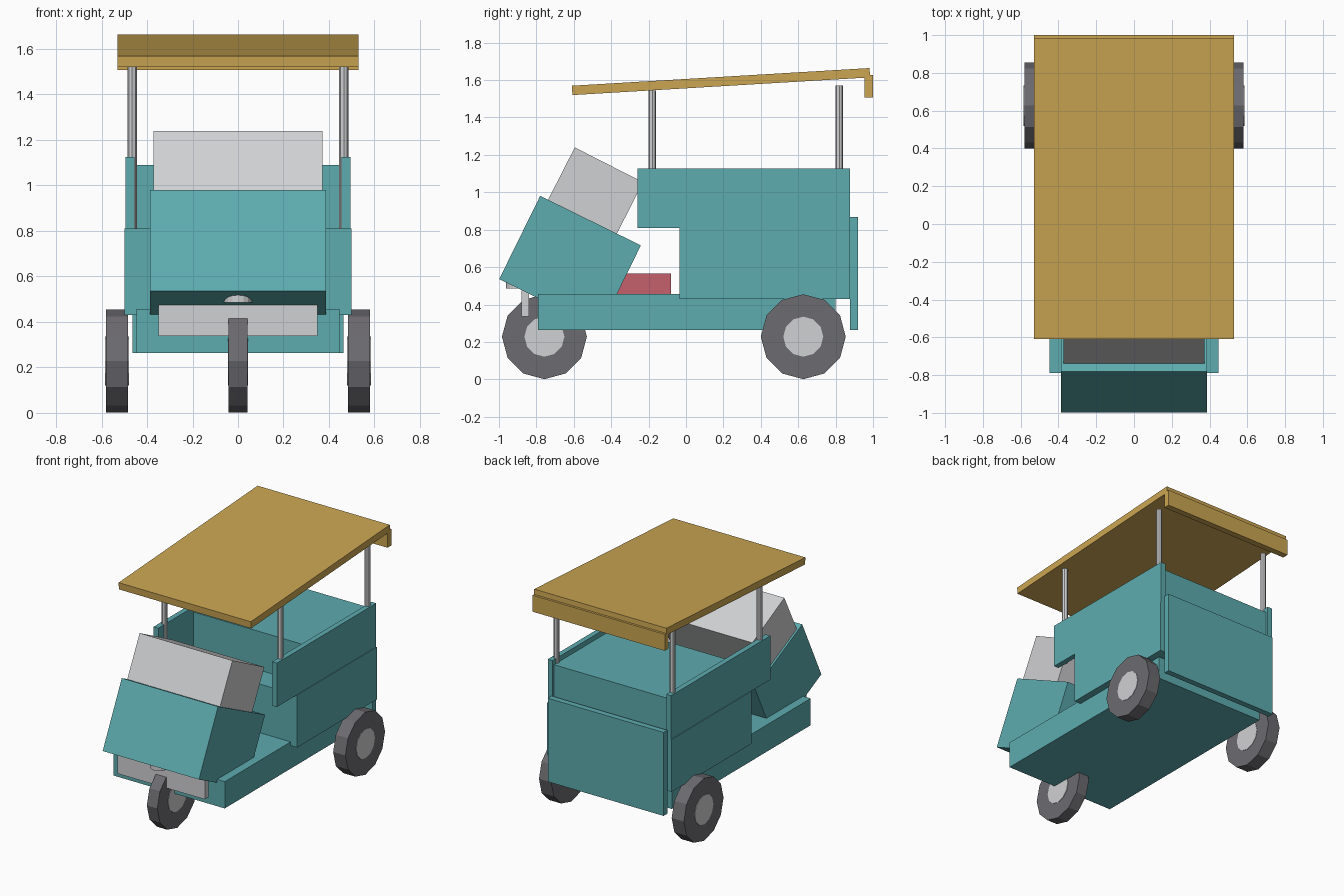
import bpy, math
from mathutils import Matrix

if "Cube" in bpy.data.objects:
    bpy.data.objects.remove(bpy.data.objects["Cube"])


def colour(name, rgb):
    m = bpy.data.materials.new(name)
    m.diffuse_color = (*rgb, 1)
    m.use_nodes = True
    m.node_tree.nodes["Principled BSDF"].inputs["Base Color"].default_value = m.diffuse_color
    return m


TEAL = colour("teal paint", (0.11, 0.41, 0.43))
GREY = colour("light grey", (0.63, 0.635, 0.65))
TYRE = colour("dark grey rubber", (0.15, 0.145, 0.16))
TAN = colour("tan canopy", (0.60, 0.38, 0.085))
RED = colour("red cushion", (0.56, 0.115, 0.15))


def box(name, x, y, z, mat, tilt=0):
    """Box from (min, max) ranges, tilted about its own centre on the x axis."""
    bpy.ops.mesh.primitive_cube_add(size=1)
    o = bpy.context.object
    o.name = name
    centre = [(r[0] + r[1]) / 2 for r in (x, y, z)]
    size = [r[1] - r[0] for r in (x, y, z)]
    o.data.transform(Matrix.Rotation(math.radians(tilt), 4, 'X') @ Matrix.Diagonal((*size, 1)))
    o.location = centre
    o.data.materials.append(mat)
    return o


def cyl(name, centre, radius, depth, mat, sides=12, axis='Z', spin=0):
    bpy.ops.mesh.primitive_cylinder_add(vertices=sides, radius=radius, depth=depth)
    o = bpy.context.object
    o.name = name
    m = Matrix.Rotation(math.radians(spin), 4, 'Z')
    if axis == 'X':
        m = Matrix.Rotation(math.radians(90), 4, 'Y') @ m
    o.data.transform(m)
    o.location = centre
    o.data.materials.append(mat)
    return o


def tilted(name, half_x, y, z, depth, height, mat, tilt):
    return box(name, (-half_x, half_x), (y - depth / 2, y + depth / 2),
               (z - height / 2, z + height / 2), mat, tilt)


# Chassis and cargo body
box("chassis", (-.447, .447), (-.79, .80), (.263, .457), TEAL)
box("lower_body", (-.499, .499), (-.035, .877), (.43, .81), TEAL)
box("cargo_block", (-.46, .46), (.14, .86), (.80, 1.09), TEAL)
box("tailgate", (-.464, .464), (.877, .92), (.263, .868), TEAL)

# Side walls and canopy posts
for side, s in (("left", -1), ("right", 1)):
    box(side + "_wall", sorted((s * .456, s * .494)), (-.26, .877), (.808, 1.126), TEAL)
    cyl(side + "_front_post", (s * .465, -.18, 1.177), .02, .736, GREY, 8)
    cyl(side + "_rear_post", (s * .465, .82, 1.19), .02, .76, GREY, 8)

# Canopy with rear flap
slope = 3.4
tilted("canopy", .53, .187, 1.592, 1.594, .05, TAN, slope)
box("canopy_flap", (-.53, .53), (.955, 1.0), (1.508, 1.627), TAN)

# Front cowl and windscreen
tilted("front_cowl", .386, -.62, .626, .60, .496, TEAL, -26.2)
a = math.radians(27)
# Screen centre measured down from its upper front and back corners
tilted("windscreen", .372, -.412 - .2 * math.sin(a), 1.147 - .2 * math.cos(a),
       .41, .40, GREY, -27)

# Driver seat, bumper and steering column
box("seat", (-.2, .2), (-.37, -.08), (.45, .565), RED)
box("bumper", (-.35, .35), (-.88, -.84), (.337, .475), GREY)
cyl("steering_column", (0, -.90, .54), .062, .11, GREY, 16)

# Wheels with hubs
for name, x, y, w in (("front", 0, -.757, .084), ("rear_left", -.532, .627, .098),
                      ("rear_right", .532, .627, .098)):
    cyl(name + "_wheel", (x, y, .228), .227, w, TYRE, 12, 'X')
    cyl(name + "_hub", (x, y, .228), .107, w + .006, GREY, 12, 'X')
